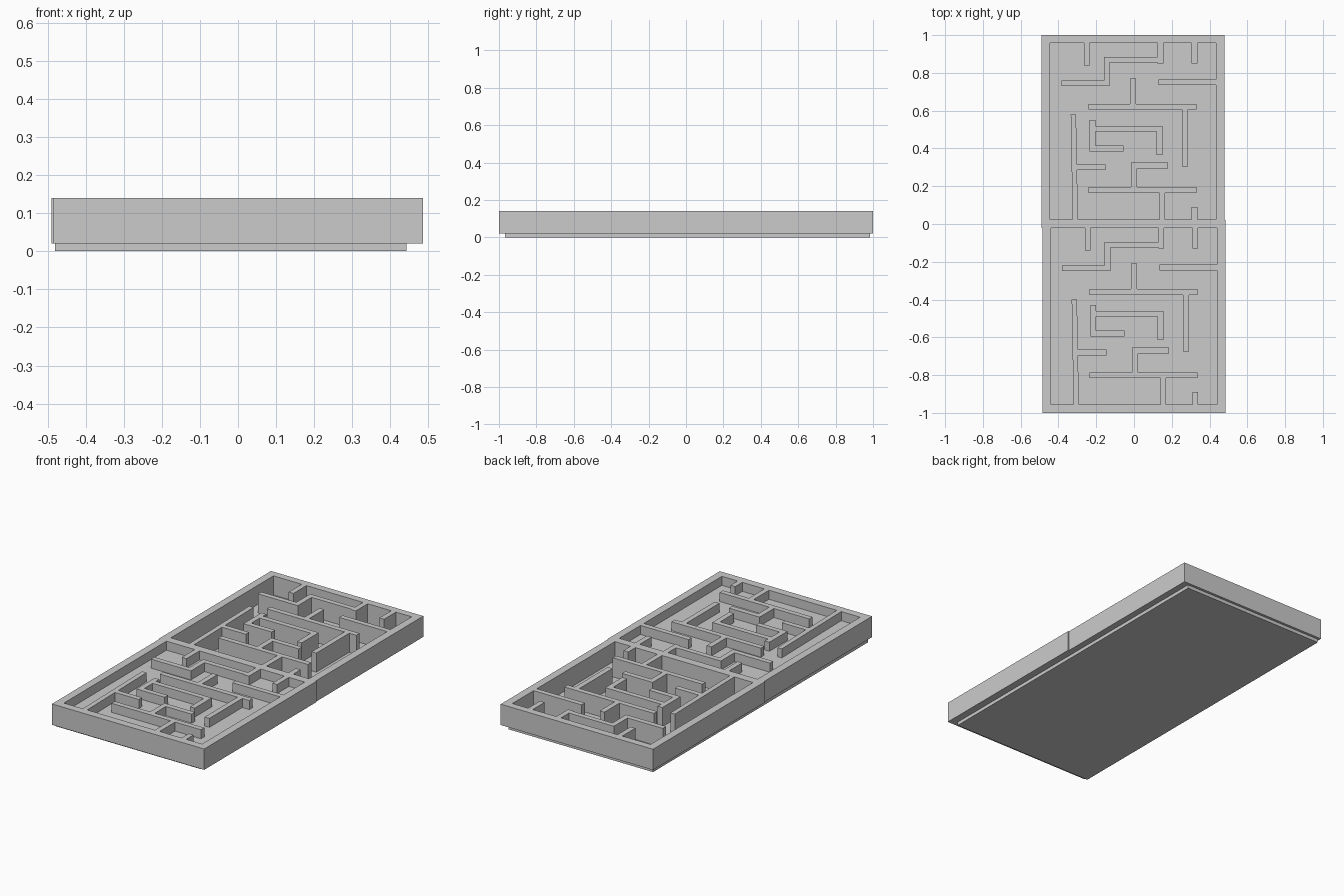
import bpy, bmesh

if "Cube" in bpy.data.objects:
    bpy.data.objects.remove(bpy.data.objects["Cube"])

grey = bpy.data.materials.new("light_grey")
grey.diffuse_color = (0.6, 0.6, 0.6, 1)
grey.use_nodes = True
grey.node_tree.nodes["Principled BSDF"].inputs["Base Color"].default_value = grey.diffuse_color


def boxes(name, items):
    """One object made of boxes given as (x0, x1, y0, y1, z0, z1)."""
    bm = bmesh.new()
    for x0, x1, y0, y1, z0, z1 in items:
        for v in bmesh.ops.create_cube(bm, size=1)["verts"]:
            v.co = ((x0 + x1) / 2 + v.co.x * (x1 - x0),
                    (y0 + y1) / 2 + v.co.y * (y1 - y0),
                    (z0 + z1) / 2 + v.co.z * (z1 - z0))
    me = bpy.data.meshes.new(name)
    bm.to_mesh(me)
    bm.free()
    me.materials.append(grey)
    ob = bpy.data.objects.new(name, me)
    bpy.context.collection.objects.link(ob)
    return ob


BOTTOM, TOP, T = 0.02, 0.14, 0.03

# Maze wall centre lines (x0, y0, x1, y1) for the rear tray
WALLS = [
    (-.25, .855, -.25, .97), (.14, .865, .14, .97), (-.145, .87, .14, .87),
    (-.145, .745, -.145, .87), (-.37, .745, -.145, .745),
    (.32, .865, .32, .97), (.145, .75, .45, .75),
    (-.005, .62, -.005, .755), (-.225, .62, .315, .62), (.27, .32, .27, .62),
    (-.29, .30, -.165, .30),
    (-.22, .40, -.22, .535), (-.22, .505, .135, .505),
    (.135, .38, .135, .505), (-.22, .40, -.07, .40),
    (0, .31, .165, .31), (0, .18, 0, .31), (-.225, .18, .315, .18),
    (.15, .02, .15, .18), (.32, .02, .32, .075),
]


def tray(prefix, dx, dy):
    x0, x1, y0, y1 = -.49 + dx, .48 + dx, -.02 + dy, 1 + dy
    # outer frame
    boxes(prefix + "_frame", [
        (x0, x0 + .045, y0, y1, BOTTOM, TOP), (x1 - .045, x1, y0, y1, BOTTOM, TOP),
        (x0 + .045, x1 - .045, y0, y0 + .045, BOTTOM, TOP),
        (x0 + .045, x1 - .045, y1 - .042, y1, BOTTOM, TOP)])
    # straight maze walls
    h = T / 2
    boxes(prefix + "_maze_walls", [
        (a + dx - h, c + dx + h, b + dy - h * (a != c or b > .1), d + dy + h * (d < .9),
         BOTTOM, TOP) for a, b, c, d in WALLS])
    # long side wall, leaning slightly in plan
    ob = boxes(prefix + "_side_wall",
               [(-.325 + dx, -.297 + dx, .02 + dy, .58 + dy, BOTTOM, TOP)])
    for v in ob.data.vertices:
        if v.co.y > .3 + dy:
            v.co.x -= .01


tray("rear", 0, 0)
tray("front", .005, -.98)

# base plate under both trays, and the raised floor of the front tray
boxes("base_plate", [(-.48, .442, -.968, .985, 0, .03)])
boxes("front_raised_floor", [(-.46, .46, -.97, .0, .025, .088)])
